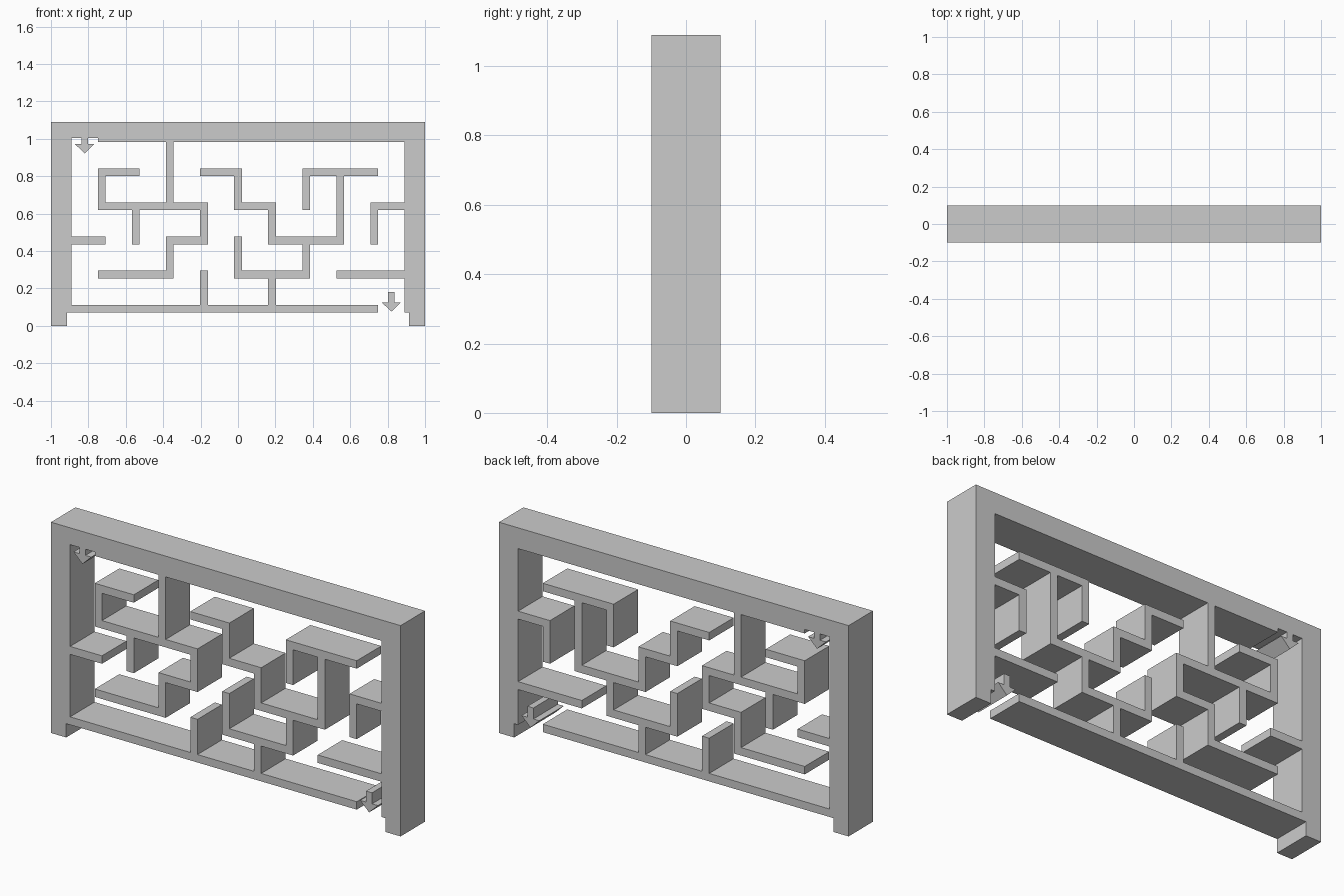
import bpy, bmesh

if "Cube" in bpy.data.objects:
    bpy.data.objects.remove(bpy.data.objects["Cube"])

P = 0.1822          # maze grid pitch
Z0 = 0.092          # height of the lowest wall line
H = 0.0205          # half wall thickness
DEPTH = 0.2


def flat_to_solid(name, bm):
    """Turn a flat bmesh in the xz plane into a slab centred on y = 0."""
    bmesh.ops.recalc_face_normals(bm, faces=bm.faces)
    me = bpy.data.meshes.new(name)
    bm.to_mesh(me)
    bm.free()
    ob = bpy.data.objects.new(name, me)
    bpy.context.collection.objects.link(ob)
    mod = ob.modifiers.new("depth", 'SOLIDIFY')
    mod.thickness = DEPTH
    mod.offset = 0
    return ob


def union_of_rects(name, rects):
    """Merge rectangles (x0, x1, z0, z1) into one clean slab without inner faces."""
    rects = [tuple(round(v, 4) for v in r) for r in rects]
    xs = sorted({v for r in rects for v in r[:2]})
    zs = sorted({v for r in rects for v in r[2:]})
    bm = bmesh.new()
    verts = {}

    def vert(x, z):
        if (x, z) not in verts:
            verts[x, z] = bm.verts.new((x, 0, z))
        return verts[x, z]

    for xa, xb in zip(xs, xs[1:]):
        for za, zb in zip(zs, zs[1:]):
            cx, cz = (xa + xb) / 2, (za + zb) / 2
            if any(r[0] < cx < r[1] and r[2] < cz < r[3] for r in rects):
                bm.faces.new([vert(xa, za), vert(xb, za), vert(xb, zb), vert(xa, zb)])
    return flat_to_solid(name, bm)


def wall(c0, c1, r0, r1):
    return (c0 * P - H, c1 * P + H, Z0 + r0 * P - H, Z0 + r1 * P + H)


# outer frame: two posts with feet and a top beam
rects = [(-1, -0.913, 0, 1.09), (0.913, 1, 0, 1.09), (-1, 1, Z0 + 5 * P, 1.09)]

# border walls of the maze, with gaps for the entry and exit
rects += [wall(-4, 5, 5, 5), wall(-5, 4, 0, 0)]
rects += [(-5 * P - H, -5 * P + H, Z0 - H, 1.05), (5 * P - H, 5 * P + H, Z0 - H, 1.05)]

# inner walls: horizontal (row, col, col) and vertical (col, row, row)
horizontal = [(4, -4, -3), (4, -1, 0), (4, 2, 4),
              (3, -4, -1), (3, 0, 1), (3, 4, 5),
              (2, -5, -4), (2, -2, -1), (2, 1, 3),
              (1, -4, -2), (1, 0, 2), (1, 3, 5)]
vertical = [(-4, 3, 4), (-3, 2, 3), (-2, 3, 5), (-2, 1, 2), (-1, 2, 3),
            (-1, 0, 1), (0, 3, 4), (0, 1, 2), (1, 2, 3), (1, 0, 1),
            (2, 3, 4), (2, 1, 2), (3, 2, 4), (4, 2, 3)]
rects += [wall(a, b, r, r) for r, a, b in horizontal]
rects += [wall(c, c, a, b) for c, a, b in vertical]
union_of_rects("maze_frame", rects)


# entry and exit arrows pointing down
def arrow(name, x, tip, top):
    neck = tip + 0.049
    half = [(0, tip), (0.051, neck), (0.017, neck), (0.017, top)]
    pts = half + [(-a, b) for a, b in reversed(half[1:])]
    bm = bmesh.new()
    bm.faces.new([bm.verts.new((x + a, 0, b)) for a, b in pts])
    flat_to_solid(name, bm)


arrow("entry_arrow", -4.5 * P, 0.922, Z0 + 5 * P)
arrow("exit_arrow", 4.5 * P, 0.076, 0.182)
